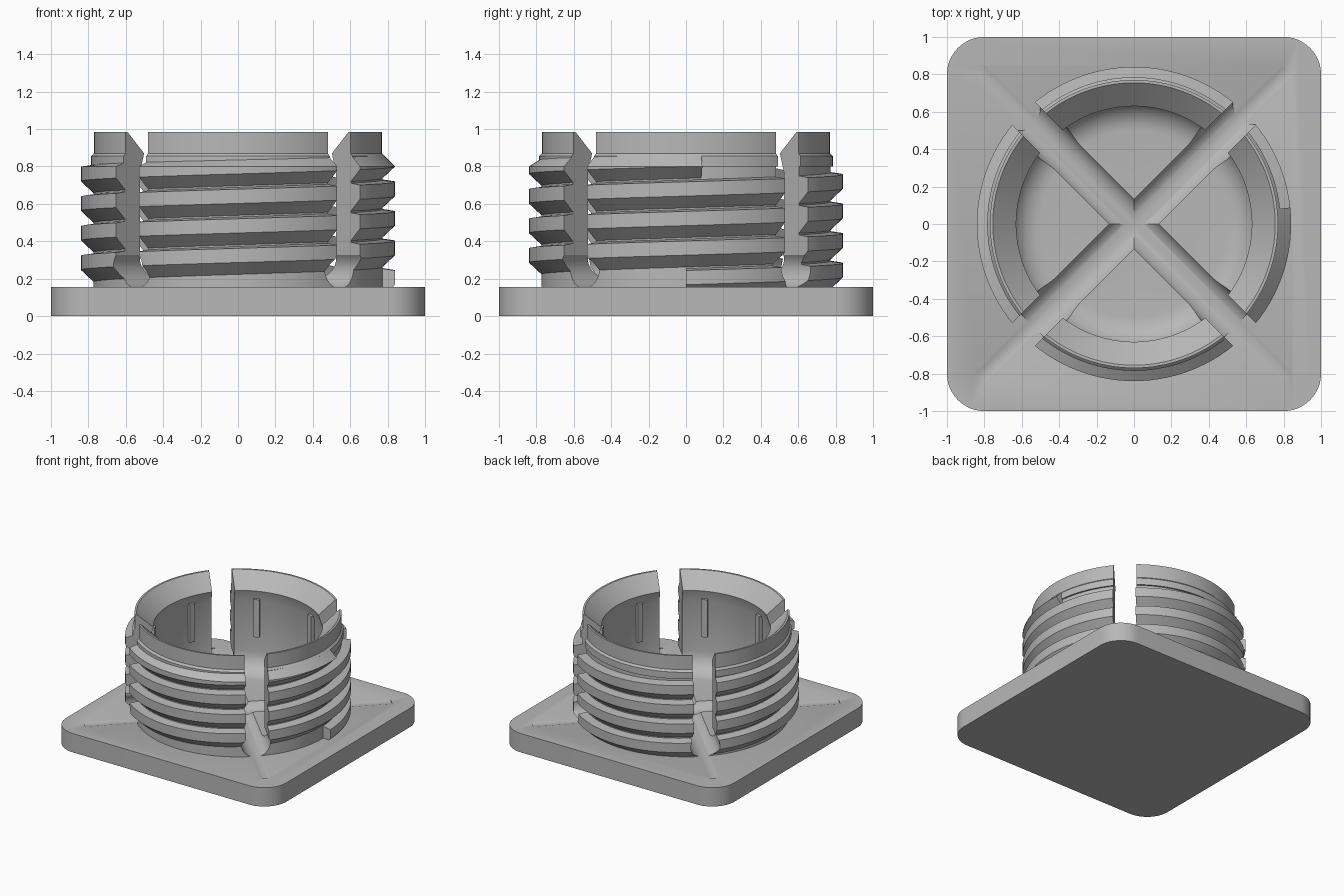
import bpy, bmesh, math
from math import sin, cos, pi, radians
from mathutils import Matrix

if "Cube" in bpy.data.objects:
    bpy.data.objects.remove(bpy.data.objects["Cube"])

grey = bpy.data.materials.new("plain_grey")
grey.use_nodes = True
COLOR = (0.48, 0.48, 0.48, 1)
grey.diffuse_color = COLOR
grey.node_tree.nodes["Principled BSDF"].inputs["Base Color"].default_value = COLOR


def make(name, bm):
    bmesh.ops.recalc_face_normals(bm, faces=bm.faces)
    mesh = bpy.data.meshes.new(name)
    bm.to_mesh(mesh)
    bm.free()
    mesh.materials.append(grey)
    obj = bpy.data.objects.new(name, mesh)
    bpy.context.collection.objects.link(obj)
    return obj


def activate(obj):
    bpy.ops.object.select_all(action='DESELECT')
    obj.select_set(True)
    bpy.context.view_layer.objects.active = obj


def cut(obj, cutters):
    activate(obj)
    for c in cutters:
        mod = obj.modifiers.new("cut", 'BOOLEAN')
        mod.operation, mod.solver, mod.object = 'DIFFERENCE', 'EXACT', c
        bpy.ops.object.modifier_apply(modifier=mod.name)


def lathe(name, profile, segments=128):
    bm = bmesh.new()
    verts = [bm.verts.new((r, 0, z)) for r, z in profile]
    edges = [bm.edges.new(pair) for pair in zip(verts, verts[1:])]
    bmesh.ops.spin(bm, geom=verts + edges, axis=(0, 0, 1), cent=(0, 0, 0),
                   angle=2 * pi, steps=segments)
    bmesh.ops.remove_doubles(bm, verts=bm.verts, dist=1e-4)
    return make(name, bm)


# Square plate with rounded corners
PLATE = 0.155
bm = bmesh.new()
bmesh.ops.create_cube(bm, size=1)
bmesh.ops.scale(bm, vec=(2, 2, PLATE), verts=bm.verts)
bmesh.ops.translate(bm, vec=(0, 0, PLATE / 2), verts=bm.verts)
upright = [e for e in bm.edges if abs(e.verts[0].co.z - e.verts[1].co.z) > 0.1]
bmesh.ops.bevel(bm, geom=upright, offset=0.2, segments=12, profile=0.5, affect='EDGES')
plate = make("base_plate", bm)

# Round sleeve with a chamfered mouth and a filleted floor
fillet = [(0.5 + 0.16 * cos(a), 0.36 - 0.16 * sin(a))
          for a in (i * pi / 16 for i in range(9))]
sleeve = lathe("sleeve", [(0, 0.1), (0.772, 0.1), (0.772, 0.8), (0.785, 0.8),
                          (0.785, 0.855), (0.77, 0.87), (0.77, 0.985), (0.755, 0.985),
                          (0.63, 0.87), (0.66, 0.77)] + fillet + [(0, 0.2)])

# Buttress thread, clipped by the lead-in cone near the mouth
PITCH, STEP = 0.158, 3
PEAK, ROOT = 0.84, 0.765
bm = bmesh.new()
rings = []
for deg in range(0, 4 * 360 + 9, STEP):
    a = radians(deg)
    zc = 0.206 + PITCH * deg / 360
    section = [(ROOT, zc - 0.108), (PEAK, zc - 0.038), (PEAK, zc + 0.038), (ROOT, zc + 0.049)]
    rings.append([bm.verts.new((r * cos(a), r * sin(a), min(z, 1.64 - r)))
                  for r, z in section])
for low, high in zip(rings, rings[1:]):
    for i in range(4):
        j = (i + 1) % 4
        bm.faces.new((low[i], low[j], high[j], high[i]))
bm.faces.new(rings[0])
bm.faces.new(rings[-1])
thread = make("thread", bm)

# Keyhole-shaped cutters along both diagonals
R, HALF, CZ, REACH = 0.11, 0.086, 0.258, 1.16
start = math.acos(HALF / R)
keyhole = [(HALF, 1.2)]
for i in range(33):
    a = start - (pi + 2 * start) * i / 32
    keyhole.append((R * cos(a), CZ + R * sin(a)))
keyhole.append((-HALF, 1.2))
cutters = []
for turn in (45, -45):
    bm = bmesh.new()
    face = bm.faces.new([bm.verts.new((u, -REACH, z)) for u, z in keyhole])
    ext = bmesh.ops.extrude_face_region(bm, geom=[face], use_keep_orig=True)
    moved = [g for g in ext["geom"] if isinstance(g, bmesh.types.BMVert)]
    bmesh.ops.translate(bm, vec=(0, 2 * REACH, 0), verts=moved)
    bmesh.ops.rotate(bm, cent=(0, 0, 0), matrix=Matrix.Rotation(radians(turn), 3, 'Z'),
                     verts=bm.verts)
    cutter = make("slot_cutter", bm)
    cutter.hide_render = True
    cutters.append(cutter)
for part in (plate, sleeve, thread):
    cut(part, cutters)
for c in cutters:
    bpy.data.objects.remove(c)

# Small upright ribs under the inner lip, two per quarter
bm = bmesh.new()
for k in range(8):
    m = (Matrix.Rotation(radians(22.5 + 45 * k), 4, 'Z')
         @ Matrix.Translation((0.65, 0, 0.645))
         @ Matrix.Diagonal((0.04, 0.045, 0.31, 1)))
    bmesh.ops.create_cube(bm, size=1, matrix=m)
make("inner_ribs", bm)

for part in (plate, sleeve, thread):
    activate(part)
    bpy.ops.object.shade_smooth_by_angle(angle=radians(25))
